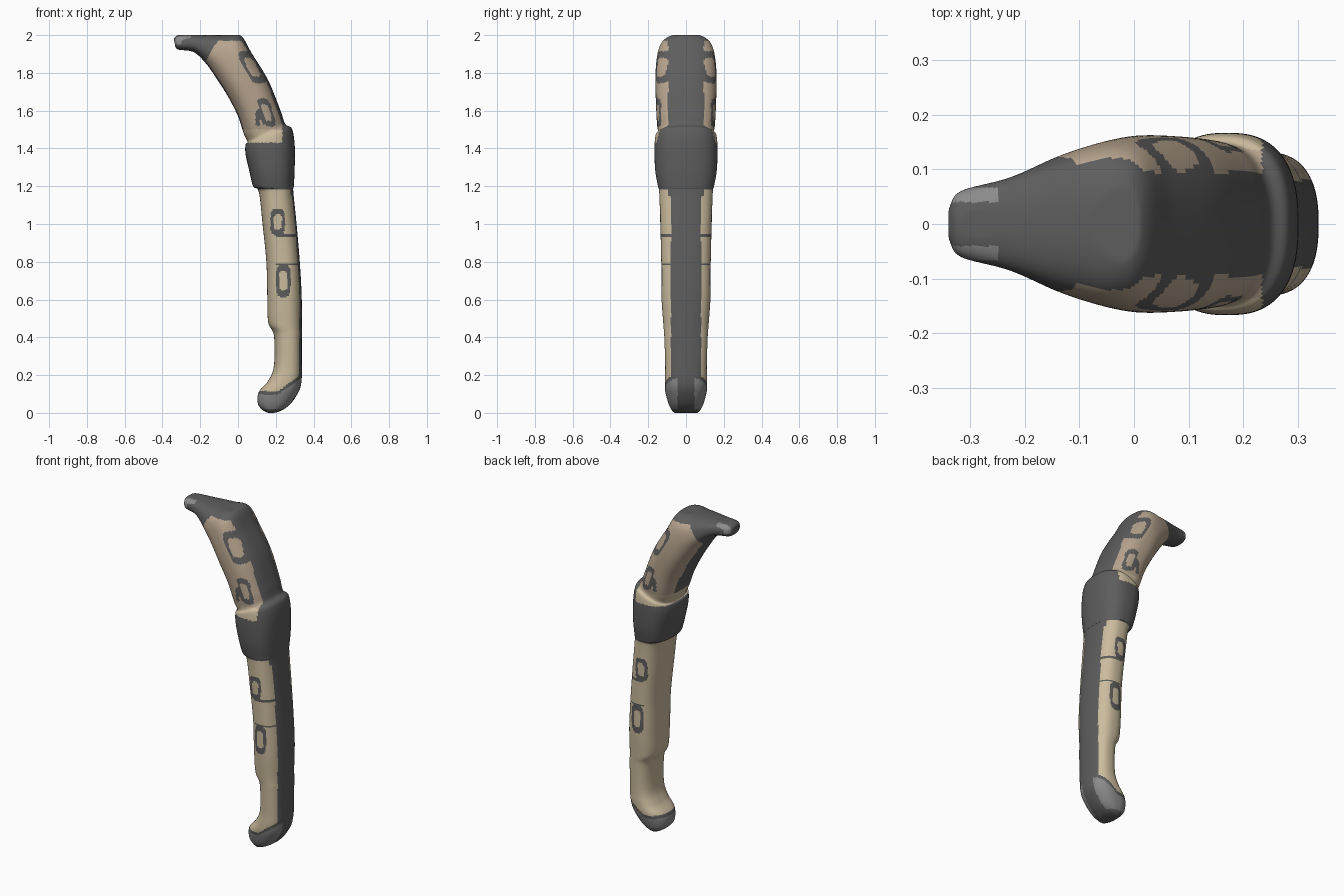
import bpy, bmesh, math
from mathutils import Vector

cube = bpy.data.objects.get("Cube")
if cube:
    bpy.data.objects.remove(cube, do_unlink=True)


def material(name, rgb):
    m = bpy.data.materials.new(name)
    m.use_nodes = True
    m.diffuse_color = (*rgb, 1)
    m.node_tree.nodes["Principled BSDF"].inputs["Base Color"].default_value = (*rgb, 1)
    return m


MATS = [material("dark grey", (.11, .11, .11)),
        material("warm tan", (.47, .37, .27)),
        material("pale sand", (.60, .50, .34)),
        material("light grey", (.26, .26, .26))]
DARK, TAN, SAND, LIGHT = range(4)

# Cross-sections from tip to foot: inner x, z, outer x, z, half width
SECTIONS = [
    (-.335, 1.955, -.34, 1.98, .03),
    (-.32, 1.925, -.315, 2, .06),
    (-.235, 1.91, -.22, 2, .085),
    (-.17, 1.85, -.09, 2, .125),
    (-.11, 1.765, .01, 2, .15),
    (-.05, 1.67, .075, 1.9, .162),
    (0, 1.57, .16, 1.76, .16),
    (.03, 1.48, .225, 1.6, .154),
    (.05, 1.435, .25, 1.53, .148),
    (.04, 1.42, .285, 1.505, .162),
    (.04, 1.37, .30, 1.42, .167),
    (.06, 1.28, .30, 1.29, .163),
    (.08, 1.20, .295, 1.195, .148),
    (.11, 1.17, .293, 1.17, .142),
    (.13, 1, .31, 1, .136),
    (.15, .8, .327, .8, .131),
    (.155, .62, .337, .62, .13),
    (.16, .48, .338, .46, .12),
    (.19, .41, .338, .4, .115),
    (.19, .25, .338, .25, .11),
    (.16, .17, .337, .18, .112),
    (.11, .11, .325, .12, .11),
    (.105, .05, .28, .05, .093),
    (.13, .015, .23, .012, .075),
    (.16, 0, .19, 0, .06),
]
SIDES = 96


def spline(a, b, c, d, t):
    return [.5 * (2 * q + (r - p) * t + (2 * p - 5 * q + 4 * r - s) * t * t
                  + (3 * q - p - 3 * r + s) * t ** 3) for p, q, r, s in zip(a, b, c, d)]


def stations():
    pts = [SECTIONS[0]] + SECTIONS + [SECTIONS[-1]]
    for i in range(len(SECTIONS) - 1):
        a, b, c, d = pts[i:i + 4]
        gap = max(math.dist(b[:2], c[:2]), math.dist(b[2:4], c[2:4]))
        steps = max(3, math.ceil(gap / .008))
        for k in range(steps):
            yield spline(a, b, c, d, k / steps)
    yield SECTIONS[-1]


def rounded(v):
    return math.copysign(abs(v) ** .8, v)


# Outlined slots: centre x, z, half width, half height, lean
SLOTS = [(.075, 1.83, .045, .085, -.5), (.15, 1.59, .035, .075, -.3),
         (.21, 1.01, .038, .068, 0), (.24, .70, .038, .085, 0)]


def on_slot(x, z):
    for cx, cz, a, b, lean in SLOTS:
        v = z - cz
        u = x - cx - lean * v
        r = ((u / a) ** 4 + (v / b) ** 4) ** .25
        if .58 < r < 1:
            return True
    return abs(x - .105) < .012 and abs(z - 1.56) < .04


def colour(p, outer):
    x, y, z = p.x, abs(p.y), p.z
    # Foot pad
    edge = .115 + .7 * max(0, x - .21)
    if z < edge:
        rim = z > edge - .018 or z < .02
        return DARK if rim or (outer and y < .045) else LIGHT
    # Top cap and tip
    if z > 1.97 or (z > 1.8 and z > 1.86 + 1.8 * (x + .17)):
        return LIGHT if x < -.25 and .04 < y < .066 and z > 1.95 else DARK
    # Joint sleeve, raised on the outer side
    if 1.18 < z < 1.43 or (1.4 < z < 1.53 and x > .235):
        return DARK
    # Spine stripe and upper inner stripe
    if outer and y < (.095 if z > 1.15 else .08):
        return DARK
    if not outer and z > 1.5 and y < .07:
        return DARK
    # Thin seams and slots
    if x > .2 and min(abs(z - .94), abs(z - .79)) < .004:
        return DARK
    if y > .06 and on_slot(x, z):
        return DARK
    return TAN if z > 1.5 else SAND


# Lofted limb shell
bm = bmesh.new()
rings = []
for ix, iz, ox, oz, w in stations():
    inner, outer = Vector((ix, 0, iz)), Vector((ox, 0, oz))
    mid, half = (inner + outer) / 2, (outer - inner) / 2
    ring = []
    for k in range(SIDES):
        a = math.tau * k / SIDES
        p = mid + half * rounded(math.cos(a))
        p.y = w * rounded(math.sin(a))
        p.z = min(2, max(0, p.z))
        ring.append(bm.verts.new(p))
    rings.append(ring)

for lower, upper in zip(rings, rings[1:]):
    for k in range(SIDES):
        n = (k + 1) % SIDES
        f = bm.faces.new((lower[k], lower[n], upper[n], upper[k]))
        is_outer = k < SIDES / 4 or k >= SIDES * 3 / 4
        f.material_index = colour(f.calc_center_median(), is_outer)
for ring in (rings[0], rings[-1]):
    bm.faces.new(ring).material_index = DARK
bmesh.ops.recalc_face_normals(bm, faces=bm.faces)

mesh = bpy.data.meshes.new("limb_shell")
bm.to_mesh(mesh)
bm.free()
for m in MATS:
    mesh.materials.append(m)
limb = bpy.data.objects.new("limb_shell", mesh)
bpy.context.collection.objects.link(limb)
bpy.context.view_layer.objects.active = limb
limb.select_set(True)
bpy.ops.object.shade_smooth_by_angle(angle=math.radians(40))
